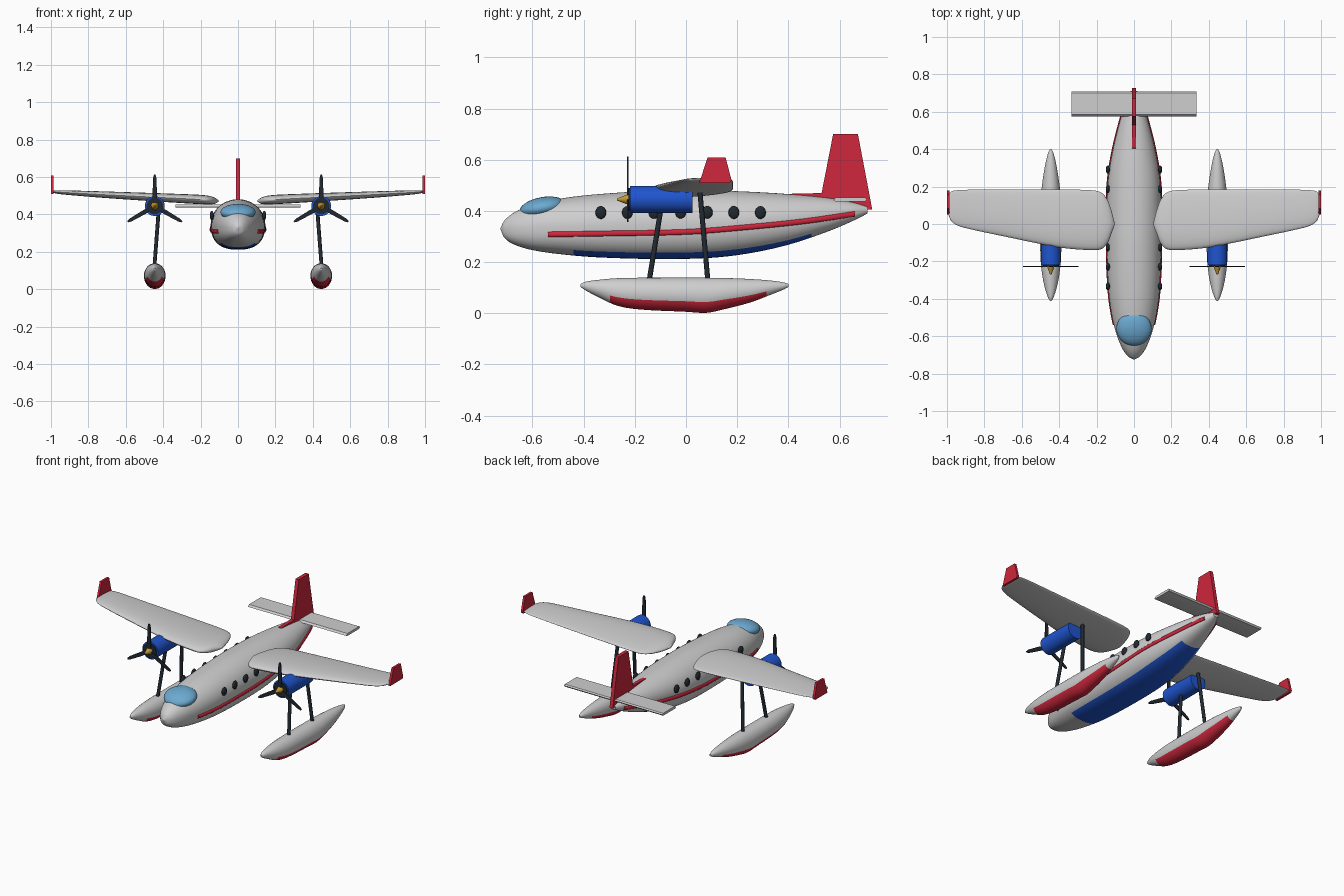
import bpy, bmesh, math
from mathutils import Vector, Matrix

if "Cube" in bpy.data.objects:
    bpy.data.objects.remove(bpy.data.objects["Cube"])

def mat(name, r, g, b):
    m = bpy.data.materials.new(name)
    m.diffuse_color = (r, g, b, 1)
    m.use_nodes = True
    m.node_tree.nodes["Principled BSDF"].inputs["Base Color"].default_value = m.diffuse_color
    return m

GREY = mat("light grey", .62, .62, .63)
RED = mat("red", .62, .02, .045)
BLUE = mat("blue", .014, .09, .62)
GLASS = mat("sky blue glass", .15, .40, .64)
DARK = mat("near black", .015, .022, .03)
GOLD = mat("gold", .55, .32, .03)

def finish(name, bm, mats, rule=None, angle=40):
    bmesh.ops.recalc_face_normals(bm, faces=bm.faces)
    if rule:
        for f in bm.faces:
            f.material_index = 1 if rule(f.calc_center_median()) else 0
    me = bpy.data.meshes.new(name)
    bm.to_mesh(me)
    bm.free()
    for m in mats:
        me.materials.append(m)
    me.shade_smooth()
    me.set_sharp_from_angle(angle=math.radians(angle))
    ob = bpy.data.objects.new(name, me)
    bpy.context.collection.objects.link(ob)
    return ob

def loft(name, rings, mats, rule=None, angle=40):
    bm = bmesh.new()
    vs = [[bm.verts.new(p) for p in r] for r in rings]
    n = len(vs[0])
    for a, b in zip(vs, vs[1:]):
        for i in range(n):
            bm.faces.new((a[i], a[(i+1) % n], b[(i+1) % n], b[i]))
    bm.faces.new(vs[0])
    bm.faces.new(vs[-1])
    return finish(name, bm, mats, rule, angle)

def interp(table, y):
    """Smooth (Hermite) lookup in a table whose first column is position."""
    k = max(i for i in range(len(table)-1) if table[i][0] <= y or i == 0)
    def slope(i, c):
        a, b = table[max(i-1, 0)], table[min(i+1, len(table)-1)]
        return (b[c]-a[c])/(b[0]-a[0])
    p, q = table[k], table[k+1]
    h = q[0]-p[0]
    t = (y-p[0])/h
    return [(2*t**3-3*t*t+1)*p[c] + (t**3-2*t*t+t)*h*slope(k, c)
            + (3*t*t-2*t**3)*q[c] + (t**3-t*t)*h*slope(k+1, c) for c in range(1, len(p))]

def samples(table, per):
    out = [p[0]+(q[0]-p[0])*j/per for p, q in zip(table, table[1:]) for j in range(per)]
    return out + [table[-1][0]]

def hull_ring(table, y, cx, ntop, nbot, seg):
    zb, zt, w = interp(table, y)
    zc, h = (zb+zt)/2, (zt-zb)/2
    ring = []
    for i in range(seg):
        a = 2*math.pi*i/seg
        c, s = math.cos(a), math.sin(a)
        e = 2/(ntop if s > 0 else nbot)
        ring.append((cx+w*math.copysign(abs(c)**e, c), y, zc+h*math.copysign(abs(s)**e, s)))
    return ring

def prism(name, outline, x0, x1, m):
    """Side outline in (y, z) extruded across x."""
    return loft(name, [[(x, y, z) for y, z in outline] for x in (x0, x1)], [m], angle=30)

def tube(name, p, q, r0, r1, m, seg=24):
    p, q = Vector(p), Vector(q)
    d = q-p
    bm = bmesh.new()
    M = Matrix.Translation((p+q)/2) @ d.to_track_quat('Z', 'Y').to_matrix().to_4x4()
    bmesh.ops.create_cone(bm, cap_ends=True, segments=seg, radius1=r0, radius2=r1,
                          depth=d.length, matrix=M)
    return finish(name, bm, [m])

def ball(name, c, radii, m, tilt=0):
    bm = bmesh.new()
    M = Matrix.Translation(c) @ Matrix.Rotation(tilt, 4, 'X') @ Matrix.Diagonal((*radii, 1))
    bmesh.ops.create_uvsphere(bm, u_segments=32, v_segments=18, radius=1, matrix=M)
    return finish(name, bm, [m], angle=80)

# Fuselage: y, bottom, top, half width
BODY = [(-.725, .328, .334, .003), (-.71, .295, .362, .03), (-.67, .268, .395, .06),
        (-.6, .247, .425, .09), (-.5, .232, .447, .117), (-.35, .219, .465, .137),
        (-.1, .212, .48, .145), (.1, .217, .48, .145), (.25, .235, .475, .137),
        (.4, .268, .466, .112), (.55, .318, .452, .075), (.65, .36, .435, .045),
        (.71, .39, .418, .018)]

def keel(c):
    if not -.45 < c.y < .5:
        return False
    zb, zt, w = interp(BODY, c.y)
    return c.z < (zb+zt)/2 - .40*(zt-zb)

loft("fuselage", [hull_ring(BODY, y, 0, 2, 2.5, 64) for y in samples(BODY, 5)],
     [GREY, BLUE], keel, 60)

# Cockpit glass
ball("windshield", (0, -.56, .412), (.094, .092, .042), GLASS, .18)

# Tail
prism("tail_fin", [(.40, .455), (.405, .467), (.53, .470), (.575, .70), (.672, .70),
                   (.728, .405), (.66, .405)], -.011, .011, RED)
prism("tailplane", [(.575, .441), (.585, .452), (.70, .452), (.708, .446), (.70, .437),
                    (.585, .437)], -.335, .335, GREY)

# Cheek stripe path: y, z
STRIPE = [(-.54, .308), (-.3, .312), (0, .318), (.2, .333), (.45, .358), (.66, .388)]
# Wing: x, leading y, trailing y, z, half thickness
WING = [(.105, -.01, .01, .472, .004), (.12, -.05, .07, .473, .014), (.14, -.10, .125, .475, .020),
        (.17, -.132, .165, .478, .023), (.22, -.14, .18, .481, .024), (.40, -.125, .184, .49, .022),
        (.70, -.065, .184, .505, .017), (.90, -.022, .183, .516, .012), (.95, -.005, .18, .519, .010),
        (.98, .02, .172, .521, .007), (.995, .06, .15, .522, .003)]
# Float: y, bottom, top, half width
FLOAT = [(-.412, .103, .115, .004), (-.39, .088, .124, .016), (-.34, .062, .131, .032),
         (-.27, .03, .137, .046), (-.18, .015, .139, .055), (0, .006, .139, .058),
         (.08, .002, .139, .057), (.15, .016, .138, .053), (.25, .042, .134, .041),
         (.33, .072, .128, .027), (.38, .092, .121, .014), (.40, .103, .115, .005)]

def float_bottom(c):
    if not -.295 < c.y < .31:
        return False
    zb, zt, w = interp(FLOAT, c.y)
    return c.z < zb + .31*(zt-zb)

for s, side in ((-1, "left"), (1, "right")):
    # Stripe laid along the fuselage skin
    rings = []
    for y in samples(STRIPE, 8):
        z = interp(STRIPE, y)[0]
        zb, zt, w = interp(BODY, y)
        t = min(.99, abs(z-(zb+zt)/2)/((zt-zb)/2))
        x = s*w*(1-t**2.5)**.4
        rings.append([(x+.007*math.cos(a), y, z+.011*math.sin(a))
                      for a in [math.pi*i/5 for i in range(10)]])
    loft(side+"_stripe", rings, [RED], angle=60)

    # Cabin windows
    for i in range(7):
        ball(f"{side}_window_{i+1}", (s*.14, -.333+.104*i, .394), (.011, .021, .025), DARK)

    # Wing and winglet
    rings = []
    for x in samples(WING, 4):
        y0, y1, z, t = interp(WING, x)
        ring = []
        for i in range(28):
            a = 2*math.pi*i/28
            c = math.cos(a)
            ring.append((s*x, (y0+y1)/2+(y1-y0)/2*c, z+t*math.sin(a)*(1-.3*c)))
        rings.append(ring)
    loft(side+"_wing", rings, [GREY], angle=60)
    prism(side+"_winglet", [(.052, .51), (.084, .608), (.155, .608), (.178, .52), (.17, .51)],
          s*.986, s*1.0, RED)

    # Engine, spinner and propeller
    ex, ez = s*.445, .445
    tube(side+"_nacelle", (ex, -.218, ez), (ex, .025, ez), .053, .053, BLUE, 40)
    tube(side+"_engine_face", (ex, -.225, ez), (ex, -.217, ez), .044, .044, DARK, 40)
    tube(side+"_spinner", (ex, -.27, ez), (ex, -.222, ez), .004, .022, GOLD)
    for k in range(3):
        ang = 2*math.pi*k/3
        d = Vector((math.sin(ang), 0, math.cos(ang)))
        n = Vector((math.cos(ang), 0, -math.sin(ang)))
        rings = []
        for yy in (-.231, -.225):
            o = Vector((ex, yy, ez))
            rings.append([o+d*r+n*w for r, w in ((0, -.008), (.06, -.012), (.15, -.009), (.168, -.004),
                                                 (.168, .004), (.15, .009), (.06, .012), (0, .008))])
        loft(f"{side}_propeller_blade_{k+1}", rings, [DARK], angle=30)

    # Float and its struts
    loft(side+"_float", [hull_ring(FLOAT, y, ex, 2, 2, 48) for y in samples(FLOAT, 5)],
         [GREY, RED], float_bottom, 60)
    tube(side+"_front_strut", (s*.447, -.145, .12), (s*.42, -.088, .47), .010, .010, DARK, 16)
    tube(side+"_rear_strut", (s*.447, .086, .12), (s*.42, .054, .48), .010, .010, DARK, 16)
